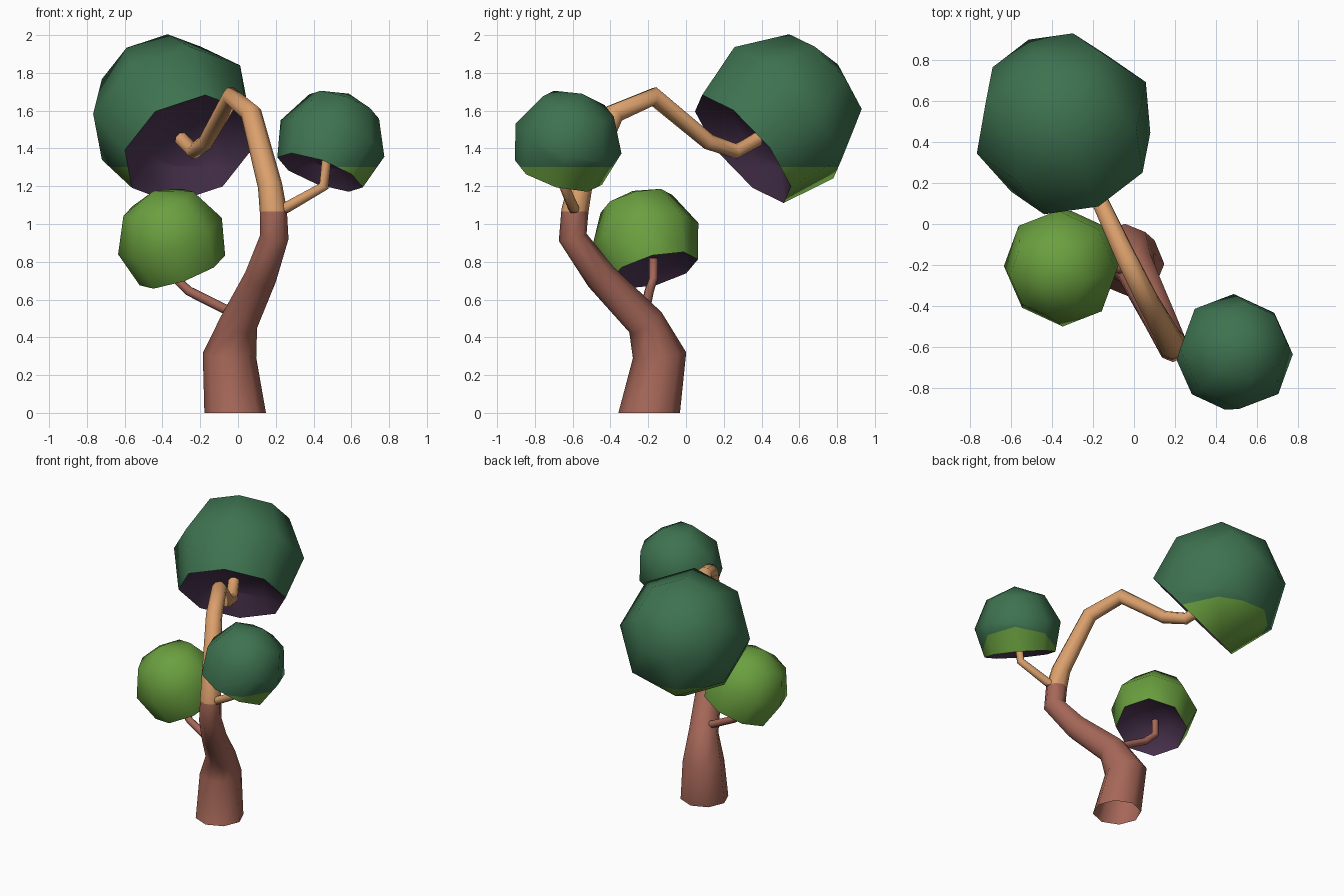
import bpy, bmesh
from math import sin, cos, pi, radians
from mathutils import Vector, Quaternion

cube = bpy.data.objects.get("Cube")
if cube:
    bpy.data.objects.remove(cube, do_unlink=True)


def material(name, rgb):
    m = bpy.data.materials.new(name)
    m.use_nodes = True
    m.diffuse_color = (*rgb, 1)
    m.node_tree.nodes["Principled BSDF"].inputs["Base Color"].default_value = (*rgb, 1)
    return m


BARK = material("brown bark", (0.38, 0.135, 0.098))
WOOD = material("orange wood", (0.71, 0.35, 0.15))
LIGHT = material("light green", (0.145, 0.35, 0.05))
DARK = material("dark green", (0.048, 0.17, 0.08))
UNDER = material("purple underside", (0.08, 0.038, 0.09))


def ring(bm, centre, rot, radius, turn=0.0):
    return [bm.verts.new(centre + rot @ Vector((radius * cos(turn + pi * i / 4),
                                                radius * sin(turn + pi * i / 4), 0)))
            for i in range(8)]


def bridge(bm, a, b):
    return [bm.faces.new((a[i], a[(i + 1) % 8], b[(i + 1) % 8], b[i])) for i in range(8)]


def split_at(bm, height):
    bmesh.ops.bisect_plane(bm, geom=bm.verts[:] + bm.edges[:] + bm.faces[:],
                           plane_co=(0, 0, height), plane_no=(0, 0, 1))


def finish(bm, name, mats):
    bmesh.ops.recalc_face_normals(bm, faces=bm.faces[:])
    me = bpy.data.meshes.new(name)
    bm.to_mesh(me)
    bm.free()
    for m in mats:
        me.materials.append(m)
    ob = bpy.data.objects.new(name, me)
    bpy.context.collection.objects.link(ob)
    bpy.ops.object.select_all(action='DESELECT')
    ob.select_set(True)
    bpy.context.view_layer.objects.active = ob
    bpy.ops.object.shade_smooth_by_angle(angle=radians(50))


# Tapered wooden tube, open at its root: each path point is x, y, z, radius
def limb(name, path, start=None, change=1.065):
    bm = bmesh.new()
    pts = [Vector(p[:3]) for p in path]
    rot, normal, prev = Quaternion(), Vector((0, 0, 1)), None
    for i, p in enumerate(pts):
        d = Vector()
        if i > 0:
            d += (p - pts[i - 1]).normalized()
        if i < len(pts) - 1:
            d += (pts[i + 1] - p).normalized()
        d = start if i == 0 and start else d.normalized()
        rot = normal.rotation_difference(d) @ rot
        normal = d
        cur = ring(bm, p, rot, path[i][3])
        if prev:
            bridge(bm, prev, cur)
        prev = cur
    bm.faces.new(prev)
    split_at(bm, change)
    for f in bm.faces:
        f.material_index = int(f.calc_center_median().z > change)
    finish(bm, name, (BARK, WOOD))


# Faceted dome whose underside is a shallow dish facing the given direction
def foliage(name, centre, radius, facing, turn=0.0, change=1.302):
    bm = bmesh.new()
    c = Vector(centre)
    axis = -Vector(facing).normalized()
    rot = Vector((0, 0, 1)).rotation_difference(axis)
    rings = [ring(bm, c + axis * radius * cos(a), rot, radius * sin(a), turn)
             for a in (radians(42), radians(84), radians(125))]
    for a, b in zip(rings, rings[1:]):
        bridge(bm, a, b)
    pole = bm.verts.new(c + axis * radius)
    for i in range(8):
        bm.faces.new((pole, rings[0][i], rings[0][(i + 1) % 8]))
    dish = ring(bm, c - axis * radius * 0.32, rot, radius * 0.45, turn)
    for f in bridge(bm, rings[-1], dish) + [bm.faces.new(dish)]:
        f.material_index = 2
    split_at(bm, change)
    for f in bm.faces:
        if f.material_index != 2:
            f.material_index = int(f.calc_center_median().z > change)
    finish(bm, name, (LIGHT, DARK, UNDER))


# Trunk, winding up and arching over to the back
limb("trunk", [(-0.015, -0.195, 0, 0.163), (-0.045, -0.14, 0.305, 0.142),
               (0.005, -0.215, 0.48, 0.101), (0.12, -0.45, 0.72, 0.085),
               (0.192, -0.60, 0.93, 0.076), (0.187, -0.588, 1.07, 0.072),
               (0.17, -0.56, 1.2, 0.065), (0.07, -0.38, 1.585, 0.056),
               (-0.035, -0.17, 1.675, 0.052), (-0.17, 0.12, 1.435, 0.043),
               (-0.235, 0.265, 1.385, 0.041), (-0.30, 0.38, 1.45, 0.039)],
     start=Vector((0, 0, 1)))

# Side branches
limb("left_branch", [(0.19, -0.58, 1.055, 0.03), (0.27, -0.60, 1.095, 0.029),
                     (0.455, -0.645, 1.20, 0.027), (0.468, -0.65, 1.335, 0.025)])
limb("right_branch", [(0.0, -0.22, 0.515, 0.027), (-0.07, -0.215, 0.55, 0.026),
                      (-0.26, -0.195, 0.645, 0.025), (-0.33, -0.173, 0.71, 0.024),
                      (-0.33, -0.172, 0.82, 0.023)])

# Foliage clumps
foliage("back_foliage", (-0.34, 0.485, 1.56), 0.45, (0.31, -0.71, -0.63), turn=pi / 8)
foliage("left_foliage", (0.49, -0.63, 1.425), 0.293, (-0.33, -0.27, -0.9))
foliage("right_foliage", (-0.35, -0.21, 0.908), 0.293, (0.33, 0.24, -0.91))
